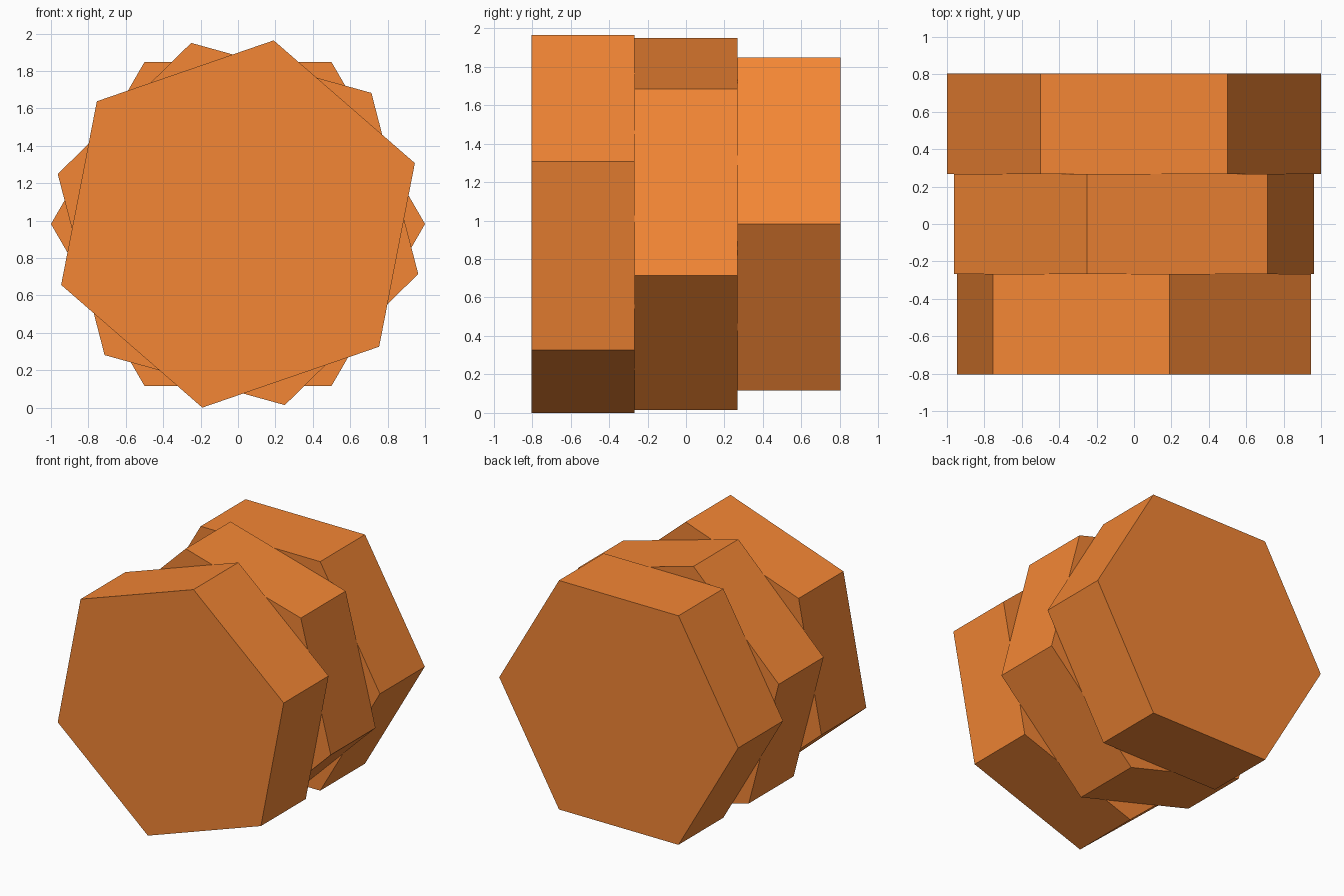
import bpy, bmesh
from math import cos, sin, radians

if "Cube" in bpy.data.objects:
    bpy.data.objects.remove(bpy.data.objects["Cube"])

RADIUS = 1.0
DEPTH = 0.536
CENTRE_Z = 0.982

orange = bpy.data.materials.new("orange")
orange.diffuse_color = (0.9, 0.24, 0.035, 1)
orange.use_nodes = True
orange.node_tree.nodes["Principled BSDF"].inputs["Base Color"].default_value = orange.diffuse_color


def hex_prism(name, y, turn):
    """Hexagonal slab lying along y, turned in the xz plane."""
    bm = bmesh.new()
    ring = []
    for i in range(6):
        a = radians(turn + 60 * i)
        ring.append(bm.verts.new((RADIUS * cos(a), -DEPTH / 2, RADIUS * sin(a))))
    face = bm.faces.new(ring)
    ext = bmesh.ops.extrude_face_region(bm, geom=[face], use_keep_orig=True)
    moved = [g for g in ext["geom"] if isinstance(g, bmesh.types.BMVert)]
    bmesh.ops.translate(bm, verts=moved, vec=(0, DEPTH, 0))
    bmesh.ops.recalc_face_normals(bm, faces=bm.faces)
    mesh = bpy.data.meshes.new(name)
    bm.to_mesh(mesh)
    bm.free()
    mesh.materials.append(orange)
    obj = bpy.data.objects.new(name, mesh)
    obj.location = (0, y, CENTRE_Z)
    bpy.context.collection.objects.link(obj)


# Three stacked slabs, each with its own twist
hex_prism("front_slab", -DEPTH, 19)
hex_prism("middle_slab", 0, -15.5)
hex_prism("back_slab", DEPTH, 0)
